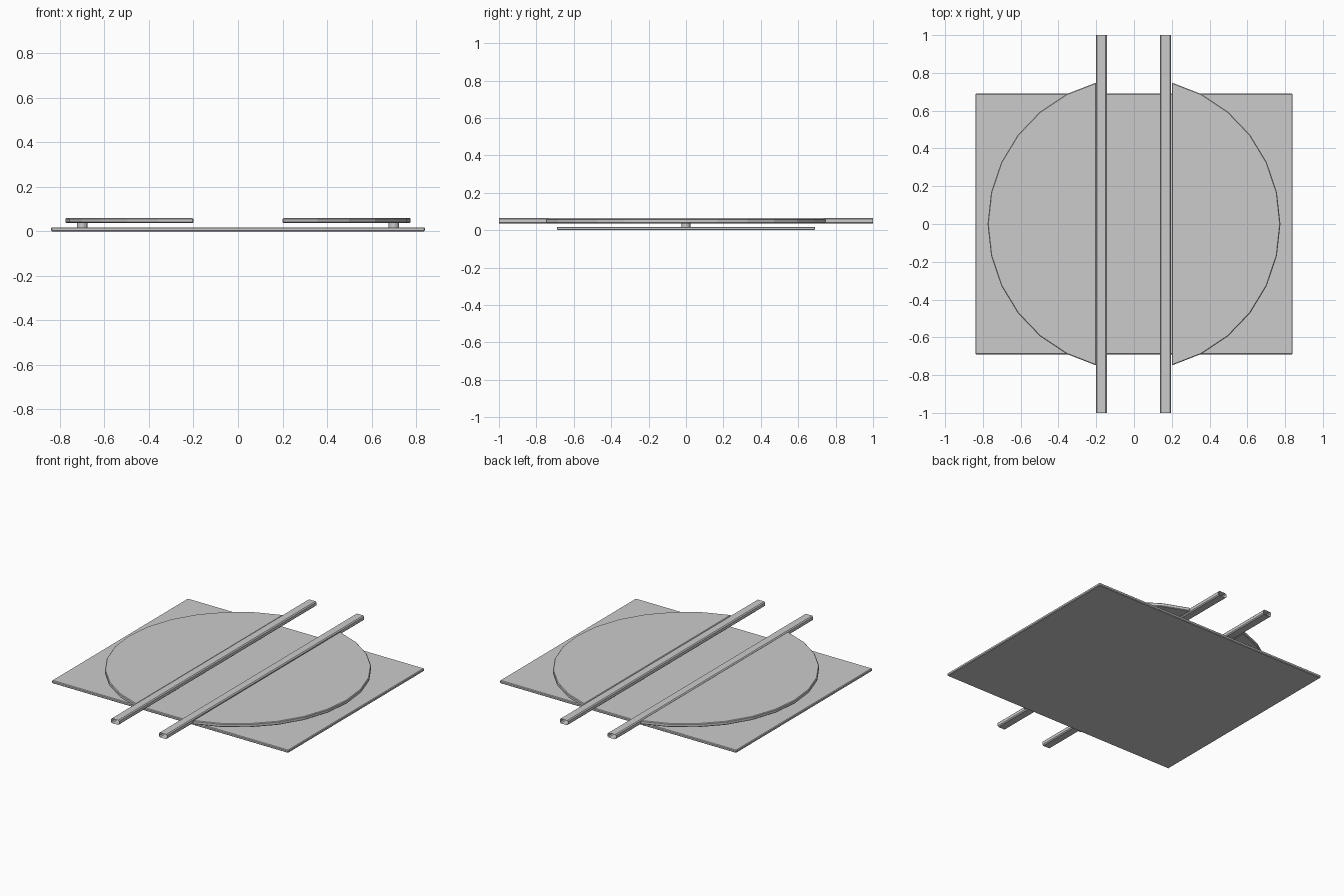
import bpy, bmesh, math

if "Cube" in bpy.data.objects:
    bpy.data.objects.remove(bpy.data.objects["Cube"])


def finish(name, bm):
    bmesh.ops.recalc_face_normals(bm, faces=bm.faces)
    me = bpy.data.meshes.new(name)
    bm.to_mesh(me)
    bm.free()
    ob = bpy.data.objects.new(name, me)
    bpy.context.collection.objects.link(ob)
    return ob


def prism(name, pts, z0, z1):
    bm = bmesh.new()
    face = bm.faces.new([bm.verts.new((x, y, z0)) for x, y in pts])
    ext = bmesh.ops.extrude_face_region(bm, geom=[face])
    for v in ext["geom"]:
        if isinstance(v, bmesh.types.BMVert):
            v.co.z = z1
    if face.is_valid and len(bm.faces) < len(pts) + 2:
        bm.faces.new([v for v in bm.verts if v.co.z == z0][:len(pts)])
    return finish(name, bm)


def bevel(ob, width, segments=1):
    m = ob.modifiers.new("bevel", "BEVEL")
    m.width, m.segments = width, segments


def rail(name, cx):
    # open-ended box tube with chamfered corners
    w, z0, z1, c = 0.029, 0.035, 0.065, 0.006
    prof = [(-w + c, z0), (w - c, z0), (w, z0 + c), (w, z1 - c),
            (w - c, z1), (-w + c, z1), (-w, z1 - c), (-w, z0 + c)]
    bm = bmesh.new()
    rings = [[bm.verts.new((cx + x, y, z)) for x, z in prof] for y in (-1, 1)]
    for i in range(8):
        j = (i + 1) % 8
        bm.faces.new((rings[0][i], rings[0][j], rings[1][j], rings[1][i]))
    finish(name, bm)


# square base plate
base = prism("base_plate", [(-.84, -.69), (.84, -.69), (.84, .69), (-.84, .69)], 0, 0.018)
bevel(base, 0.004)

for side, label in ((-1, "left"), (1, "right")):
    # faceted circle segment
    pts = [(side * .775 * math.cos(math.radians(12.5 * k)),
            .775 * math.sin(math.radians(12.5 * k))) for k in range(-6, 7)]
    leaf = prism(label + "_round_leaf", pts, 0.037, 0.06)
    bevel(leaf, 0.004)
    # short pivot post
    post = [(side * .70 + .023 * math.cos(a * math.pi / 8),
             .023 * math.sin(a * math.pi / 8)) for a in range(16)]
    prism(label + "_pivot", post, 0.015, 0.04)
    # edge rail
    rail(label + "_rail", side * .17 - 0.003)
